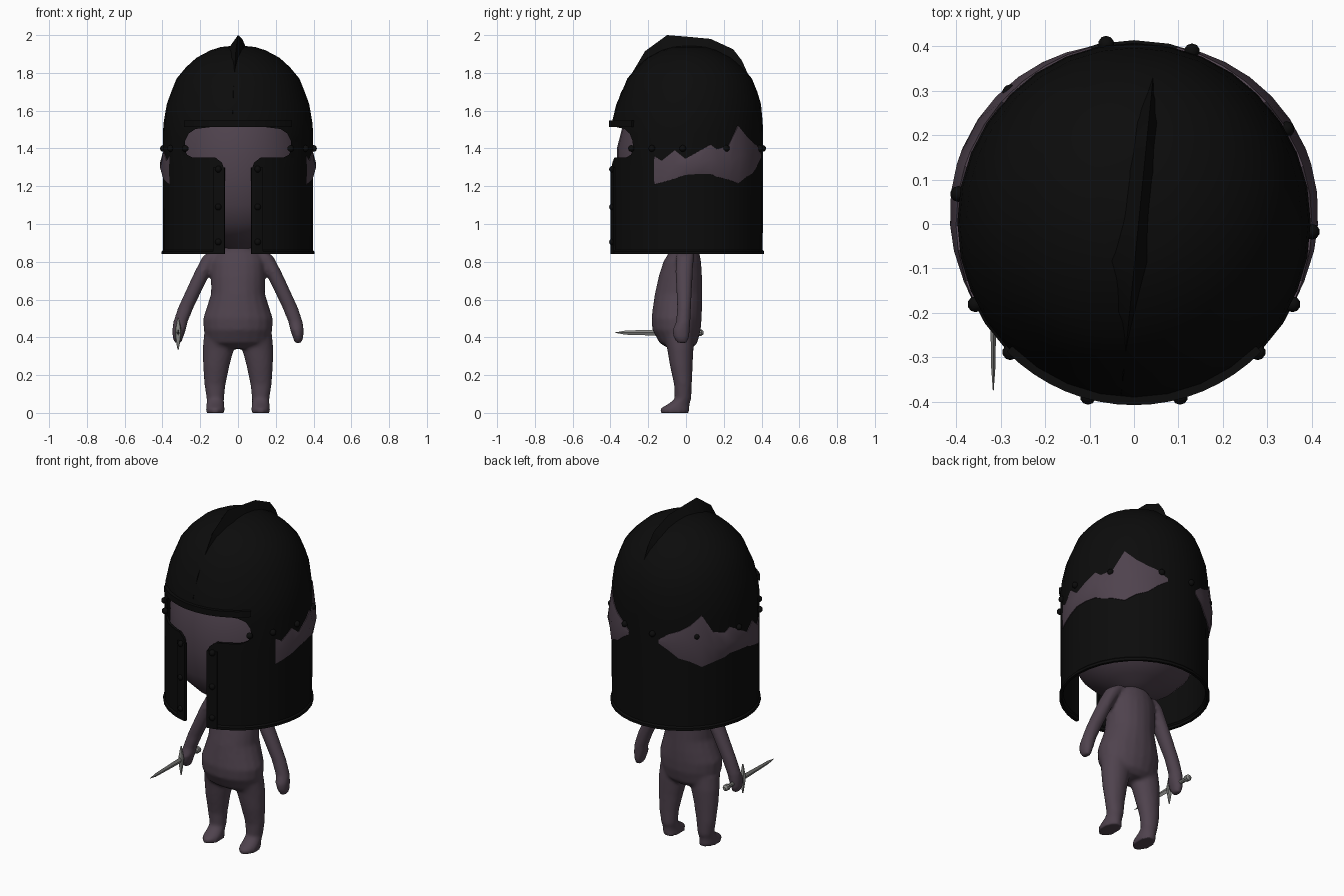
import bpy, bmesh, math
from mathutils import Vector

if "Cube" in bpy.data.objects:
    bpy.data.objects.remove(bpy.data.objects["Cube"])


def material(name, rgb):
    m = bpy.data.materials.new(name)
    m.diffuse_color = (*rgb, 1)
    m.use_nodes = True
    m.node_tree.nodes["Principled BSDF"].inputs["Base Color"].default_value = m.diffuse_color
    return m


SKIN = material("dusky_purple", (0.078, 0.055, 0.075))
IRON = material("black_iron", (0.0035, 0.0035, 0.0035))
STEEL = material("grey_steel", (0.25, 0.25, 0.24))


def finish(bm, name, mat, angle=35):
    bmesh.ops.recalc_face_normals(bm, faces=bm.faces)
    me = bpy.data.meshes.new(name)
    bm.to_mesh(me)
    bm.free()
    ob = bpy.data.objects.new(name, me)
    bpy.context.collection.objects.link(ob)
    me.materials.append(mat)
    select([ob])
    bpy.ops.object.shade_smooth_by_angle(angle=math.radians(angle))
    return ob


def select(obs):
    bpy.ops.object.select_all(action='DESELECT')
    for o in obs:
        o.select_set(True)
    bpy.context.view_layer.objects.active = obs[0]


def skin_rows(bm, rows, closed=True):
    """Bridge successive rows of points with quads."""
    vs = [[bm.verts.new(p) for p in r] for r in rows]
    n = len(vs[0])
    for a, b in zip(vs, vs[1:]):
        for i in range(n if closed else n - 1):
            j = (i + 1) % n
            bm.faces.new((a[i], a[j], b[j], b[i]))
    return vs


def loft(name, rings, mat, n=20, axis='z', caps=True):
    """Elliptical rings (cx, cy, cz, rx, r2), stacked along z or y."""
    bm = bmesh.new()
    rows = []
    for cx, cy, cz, a, b in rings:
        row = []
        for i in range(n):
            t = math.tau * i / n
            u, v = a * math.cos(t), b * math.sin(t)
            row.append((cx + u, cy + v, cz) if axis == 'z' else (cx + u, cy, cz + v))
        rows.append(row)
    vs = skin_rows(bm, rows)
    if caps:
        bm.faces.new(vs[0])
        bm.faces.new(vs[-1])
    return finish(bm, name, mat)


# Body: torso, legs and arms fused into one smooth skin
parts = [loft("body", [
    (0, -.03, .34, .10, .06), (0, -.04, .37, .165, .10), (0, -.05, .44, .182, .128),
    (0, -.05, .50, .185, .133), (0, -.045, .56, .165, .13), (0, -.04, .63, .143, .125),
    (0, -.03, .72, .143, .115), (0, -.02, .80, .14, .10), (0, -.01, .85, .12, .08),
    (0, 0, .88, .065, .06), (0, 0, .96, .06, .06)], SKIN)]
for s in (-1, 1):
    parts.append(loft("leg", [
        (s * .12, -.06, 0, .050, .08), (s * .12, -.058, .025, .049, .076),
        (s * .12, -.035, .05, .046, .055), (s * .12, -.016, .075, .046, .044),
        (s * .122, -.016, .15, .056, .047), (s * .115, -.025, .25, .07, .06),
        (s * .104, -.03, .34, .083, .07), (s * .095, -.04, .42, .085, .08)], SKIN))
    parts.append(loft("arm", [
        (s * .318, -.02, .37, .018, .025), (s * .318, -.025, .40, .028, .042),
        (s * .312, -.025, .44, .036, .046), (s * .305, -.015, .48, .038, .038),
        (s * .275, -.01, .56, .041, .037), (s * .228, -.01, .66, .042, .042),
        (s * .185, -.01, .75, .043, .046), (s * .14, -.005, .83, .046, .048),
        (s * .11, 0, .86, .03, .04)], SKIN))
select(parts)
bpy.ops.object.join()
body = parts[0]
rm = body.modifiers.new("fuse", 'REMESH')
rm.mode, rm.voxel_size, rm.use_smooth_shade = 'VOXEL', .011, True
sm = body.modifiers.new("soften", 'SMOOTH')
sm.iterations = 3

# Head filling the helmet
loft("head", [(0, .005, z, r, r) for z, r in (
    (.86, .05), (.88, .10), (.90, .16), (.94, .24), (1.0, .30), (1.1, .35), (1.25, .371),
    (1.4, .371), (1.5, .345), (1.65, .30), (1.8, .2), (1.87, .05))], SKIN, 32)

# Helmet: thick lathed shell with a T-shaped opening
outer = [(.84, .404), (.855, .404), (.863, .396), (1.1, .397), (1.3, .398), (1.48, .398),
         (1.54, .393), (1.635, .377), (1.70, .353), (1.77, .325), (1.83, .275),
         (1.88, .22), (1.92, .145), (1.937, .09), (1.945, .01)]
inner = [(z - .015 if z > 1.5 else z, max(r - .015, .005)) for z, r in reversed(outer)]


def shift(z):
    return .004 + .015 * max(0, min(1, (z - 1.5) / .2))


rings = [(0, shift(z), z, r, r * 1.015) for z, r in outer + inner]
helmet = loft("helmet", rings + rings[:1], IRON, 32, caps=False)
bm = bmesh.new()
bm.from_mesh(helmet.data)
bmesh.ops.remove_doubles(bm, verts=bm.verts, dist=1e-5)
bm.to_mesh(helmet.data)
bm.free()

half = [(.072, .75), (.072, 1.285), (.085, 1.325), (.12, 1.352), (.24, 1.352), (.27, 1.367),
        (.283, 1.40), (.28, 1.44), (.262, 1.478), (.225, 1.503), (.13, 1.515)]
outline = half + [(-x, z) for x, z in reversed(half)]
bm = bmesh.new()
ends = skin_rows(bm, [[(x, y, z) for x, z in outline] for y in (-.6, -.05)])
bm.faces.new(ends[0])
bm.faces.new(ends[1])
cutter = finish(bm, "opening_cutter", IRON)
bo = helmet.modifiers.new("opening", 'BOOLEAN')
bo.operation, bo.solver, bo.object = 'DIFFERENCE', 'EXACT', cutter
select([helmet])
bpy.ops.object.modifier_apply(modifier="opening")
bpy.data.objects.remove(cutter)
bpy.ops.object.shade_smooth_by_angle(angle=math.radians(35))


def on_shell(deg, z, extra=0):
    """Point on the helmet wall; 0 degrees is +x, 90 is the back."""
    t = math.radians(deg)
    return Vector(((.398 + extra) * math.cos(t), .004 + (.404 + extra) * math.sin(t), z))


# Raised trim: brow band and the two plates beside the slot
def trim(name, d0, d1, z0, z1, n, out):
    bm = bmesh.new()
    rows = [[on_shell(d0 + (d1 - d0) * i / n, z, e)
             for z, e in ((z0, -.013), (z0, out), (z1, out), (z1, -.013))] for i in range(n + 1)]
    vs = skin_rows(bm, rows)
    bm.faces.new(vs[0])
    bm.faces.new(vs[-1])
    finish(bm, name, IRON)


trim("brow_band", -135, -45, 1.513, 1.548, 16, .008)
trim("slot_plate_left", -79.7, -71, .84, 1.30, 3, .006)
trim("slot_plate_right", -109, -100.3, .84, 1.30, 3, .006)

# Crest ridge over the dome
path = [(-.385, 1.57), (-.345, 1.695), (-.285, 1.80), (-.217, 1.915), (-.1, 2.0), (.0, 1.992),
        (.13, 1.98), (.25, 1.925), (.296, 1.865), (.35, 1.745)]
bm = bmesh.new()
rows = []
for y, z in path:
    w = .012 + .03 * max(0, (z - 1.6) / .4)
    d = Vector((0, y - .02, z - 1.5)).normalized() * .075
    rows.append([(y * .1 + .01, y, z), (y * .1 + w, y - d.y, z - d.z), (y * .1 - w, y - d.y, z - d.z)])
vs = skin_rows(bm, rows)
bm.faces.new(vs[0])
bm.faces.new(vs[-1])
finish(bm, "crest", IRON, 50)

# Rivets round the wall and down the slot plates
bm = bmesh.new()
spots = [(d, 1.4) for d in (-27, -3, 31, 71, 99, 134, 171, 207, -46, -134)]
spots += [(-90 + s * 15, z) for s in (-1, 1) for z in (.905, 1.09, 1.29)]
for d, z in spots:
    geo = bmesh.ops.create_uvsphere(bm, u_segments=10, v_segments=6, radius=.018)
    bmesh.ops.translate(bm, verts=geo['verts'], vec=on_shell(d, z, .003))
finish(bm, "rivets", IRON)

# Ragged patches where the skin bulges through the helmet wall
edge = [(-25, 1.21, 1.36), (-19, 1.22, 1.335), (-9, 1.24, 1.39), (-1, 1.26, 1.345),
        (9, 1.265, 1.385), (18, 1.265, 1.42), (23, 1.25, 1.395), (33, 1.235, 1.415),
        (42, 1.215, 1.52), (51, 1.25, 1.465), (60, 1.27, 1.43), (68, 1.315, 1.41), (76, 1.35, 1.37)]
bm = bmesh.new()
rows = []
for d, lo, hi in edge:
    bulge = .004 + .018 * max(0, math.sin(math.radians((d + 25) * 1.78)))
    rows.append([on_shell(d, lo, -.012), on_shell(d, lo, .003), on_shell(d, (lo + hi) / 2, bulge),
                 on_shell(d, hi, .003), on_shell(d, hi, -.012)])
skin_rows(bm, rows, closed=False)
patch = finish(bm, "torn_patches", SKIN, 50)
mi = patch.modifiers.new("mirror", 'MIRROR')
mi.use_mirror_merge = False

# Dagger held in the right hand, pointing forward
X, Z = -.317, .425
loft("dagger_blade", [(X, -.375, Z, .001, .001), (X, -.32, Z, .005, .011),
                      (X, -.08, Z, .008, .018)], STEEL, 4, 'y')
loft("dagger_grip", [(X, -.08, Z, .012, .012), (X, .055, Z, .012, .012), (X, .06, Z, .018, .018),
                     (X, .082, Z, .018, .018), (X, .092, Z, .009, .009)], STEEL, 10, 'y')
loft("dagger_guard", [(X, -.082, Z - .09, .003, .004), (X, -.082, Z - .02, .016, .011),
                      (X, -.082, Z + .02, .016, .011), (X, -.082, Z + .08, .003, .004)], STEEL, 8)
